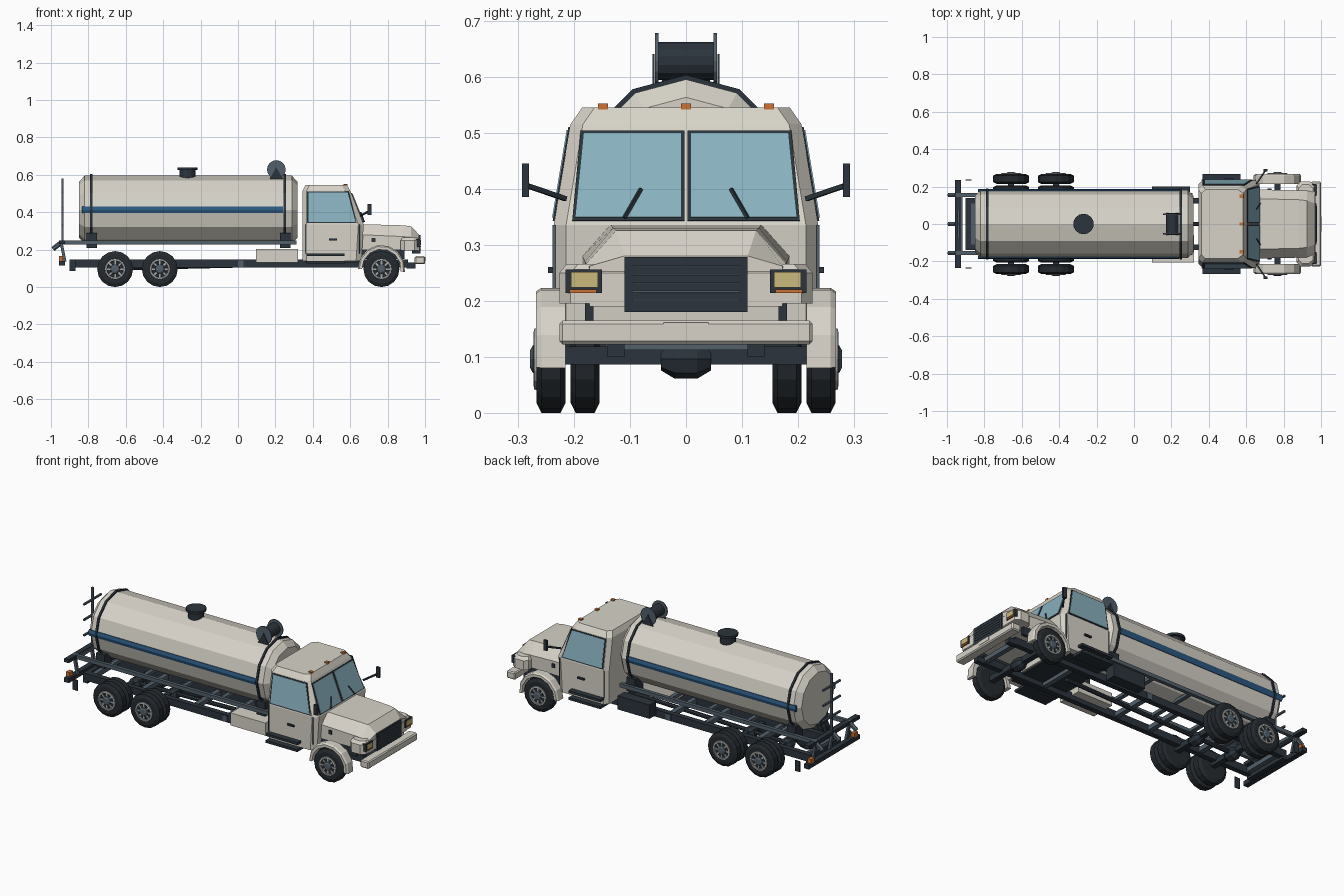
import bpy, bmesh, math
from mathutils import Vector

cube = bpy.data.objects.get("Cube")
if cube:
    bpy.data.objects.remove(cube, do_unlink=True)


def material(name, *rgb):
    m = bpy.data.materials.new(name)
    m.use_nodes = True
    m.diffuse_color = (*rgb, 1)
    m.node_tree.nodes["Principled BSDF"].inputs["Base Color"].default_value = (*rgb, 1)
    return m


CREAM = material("cream paint", .68, .65, .58)
DARK = material("dark metal", .024, .034, .045)
SLATE = material("slate metal", .085, .115, .145)
TYRE = material("black rubber", .018, .023, .028)
BLUE = material("blue stripe", .025, .10, .22)
GLASS = material("window glass", .25, .44, .52)
AMBER = material("amber lamp", .60, .17, .035)
LAMP = material("yellow headlamp", .60, .48, .20)
RIM = material("grey wheel rim", .40, .41, .40)


def loft(name, rings, mat):
    """Skin a list of equal rings of points and close both ends."""
    bm = bmesh.new()
    rows = [[bm.verts.new(p) for p in ring] for ring in rings]
    n = len(rows[0])
    for a, b in zip(rows, rows[1:]):
        for i in range(n):
            j = (i + 1) % n
            bm.faces.new((a[i], a[j], b[j], b[i]))
    bm.faces.new(rows[0][::-1])
    bm.faces.new(rows[-1])
    bmesh.ops.recalc_face_normals(bm, faces=bm.faces)
    me = bpy.data.meshes.new(name)
    bm.to_mesh(me)
    bm.free()
    me.materials.append(mat)
    ob = bpy.data.objects.new(name, me)
    bpy.context.collection.objects.link(ob)
    return ob


def box(name, x, y, z, mat, bevel=0):
    ob = loft(name, [[(x[0], y[0], h), (x[1], y[0], h), (x[1], y[1], h), (x[0], y[1], h)] for h in z], mat)
    if bevel:
        m = ob.modifiers.new("chamfer", "BEVEL")
        m.width, m.segments = bevel, 1
    return ob


def pair(name, x, y, z, mat, bevel=0):
    for s in (1, -1):
        box(name, x, sorted((s * y[0], s * y[1])), z, mat, bevel)


def turned(name, centre, axis, profile, mat, n=12):
    """Lathe (offset, radius) pairs about one axis through the centre."""
    rings = []
    for off, r in profile:
        ring = []
        for i in range(n):
            a = 2 * math.pi * i / n
            u, v = r * math.sin(a), r * math.cos(a)
            p = {"x": (off, u, v), "y": (u, off, v), "z": (u, v, off)}[axis]
            ring.append(Vector(centre) + Vector(p))
        rings.append(ring)
    return loft(name, rings, mat)


def prism(name, pts, vec, mat):
    return loft(name, [[Vector(p) for p in pts], [Vector(p) + Vector(vec) for p in pts]], mat)


def bar(name, a, b, r, mat, n=4):
    a, b = Vector(a), Vector(b)
    q = (b - a).to_track_quat("Z", "Y")
    ring = [q @ Vector((r * math.cos(t), r * math.sin(t), 0))
            for t in (2 * math.pi * (i + .5) / n for i in range(n))]
    return loft(name, [[a + p for p in ring], [b + p for p in ring]], mat)


# Tank with bands, stripe, filler hatch and saddles
TZ = .413
turned("tank", (0, 0, TZ), "x", [(-.85, .15), (-.82, .182), (.288, .182), (.318, .15)], CREAM)
for x in (-.785, .25):
    turned("tank_band", (x, 0, TZ), "x", [(-.006, .19), (.006, .19)], DARK)
    pair("tank_saddle", (x - .025, x + .03), (.08, .15), (.21, .29), DARK)
for s in (1, -1):
    prism("tank_stripe", [(-.835, s * y, TZ + z) for y, z in
          ((.186, 0), (.181, .018), (.172, .018), (.172, -.018), (.181, -.018))], (1.075, 0, 0), BLUE)
turned("hatch", (-.27, 0, 0), "z", [(.58, .043), (.625, .043), (.626, .055), (.64, .055)], DARK, 14)

# Hose reel on its bracket
turned("reel_drum", (.205, 0, .628), "y", [(-.05, .034), (.05, .034)], DARK, 14)
for s in (1, -1):
    turned("reel_disc", (.205, s * .052, .628), "y", [(-.003, .05), (.003, .05)], SLATE, 16)
    prism("reel_bracket", [(.165, s * .056, .57), (.245, s * .056, .57), (.205, s * .056, .64)],
          (0, s * .004, 0), DARK)


# Cab shell from stacked chamfered outlines
def outline(z, x0, x1, w, c=.022):
    return [(x0, -w + c, z), (x0 + c, -w, z), (x1 - c * 1.3, -w, z), (x1, -w + c, z),
            (x1, w - c, z), (x1 - c * 1.3, w, z), (x0 + c, w, z), (x0, w - c, z)]


loft("cab", [outline(.14, .345, .66, .236), outline(.335, .345, .672, .236),
             outline(.515, .345, .60, .206), outline(.545, .36, .583, .185)], CREAM)


def front_x(z):
    return .60 + (.515 - z) * .4


def side_y(z):
    return .206 + (.515 - z) * .167


# Windscreen panes, wipers, side windows, mirrors and door handles
for s in (1, -1):
    for name, g, d, mat in (("windscreen_frame", 0, .003, DARK), ("windscreen_pane", .005, .006, GLASS)):
        lo, hi = .342 + g, .503 - g
        prism(name, [(front_x(z), s * y, z) for y, z in
              ((.003 + g, lo), (.203 - g, lo), (.188 - g, hi), (.003 + g, hi))], (d, 0, d * .4), mat)
    for name, g, d, mat in (("side_window_frame", 0, .003, DARK), ("side_window", .006, .005, GLASS)):
        lo, hi = .342 + g, .51 - g
        prism(name, [(x, s * side_y(z), z) for x, z in
              ((.37 + g, lo), (.634 - g, lo), (.592 - g, hi), (.37 + g, hi))], (0, s * d, d * .17), mat)
    bar("wiper", (.675, s * .11, .348), (.656, s * .08, .40), .004, DARK)
    bar("mirror_arm", (.655, s * .215, .382), (.70, s * .282, .405), .006, DARK)
    box("mirror", (.693, .715), sorted((s * .28, s * .293)), (.385, .445), DARK)
    box("door_handle", (.487, .53), sorted((s * .236, s * .246)), (.25, .26), DARK)
    box("hood_vent", (.715, .735), sorted((s * .18, s * .19)), (.24, .262), DARK)
    # Entry steps
    for z in (.165, .125):
        box("cab_step", (.365, .57), sorted((s * .19, s * .268)), (z, z + .014), DARK)
    # Door seams
    for x in (.362, .648):
        box("door_seam", (x, x + .003), sorted((s * .233, s * .2385)), (.18, .335), SLATE)
for y in (-.148, 0, .148):
    box("roof_lamp", (.565, .585), (y - .009, y + .009), (.535, .552), AMBER)


# Hood, nose, grille, bumper
def hood_ring(x, w, t, z0, zs, zt):
    return [(x, -w, z0), (x, -w, zs), (x, -t, zt), (x, t, zt), (x, w, zs), (x, w, z0)]


loft("hood", [hood_ring(.65, .185, .135, .20, .28, .336), hood_ring(.88, .18, .13, .20, .27, .33),
              hood_ring(.925, .178, .125, .20, .266, .325), hood_ring(.968, .172, .11, .19, .262, .28)], CREAM)
loft("nose", [outline(.195, .87, .97, .226, .02), outline(.25, .87, .97, .226, .02),
              outline(.266, .88, .958, .212, .02)], CREAM)
box("grille", (.93, .976), (-.11, .11), (.18, .278), DARK)
for i in range(5):
    z = .2 + i * .015
    box("grille_slat", (.975, .979), (-.096, .096), (z, z + .003), SLATE)
pair("headlamp_frame", (.952, .975), (.15, .215), (.214, .256), DARK)
pair("headlamp", (.96, .978), (.157, .205), (.224, .251), LAMP)
pair("turn_lamp", (.955, .978), (.16, .208), (.214, .22), AMBER)
box("bumper", (.945, 1.0), (-.226, .226), (.122, .165), CREAM, .006)
box("number_plate", (.999, 1.002), (-.04, .04), (.139, .161), CREAM)
pair("bumper_bracket", (.90, .95), (.11, .14), (.10, .13), DARK)

# Front fenders as faceted arches
for s in (1, -1):
    arch = []
    for i in range(8):
        a = math.radians(-8 + i * 27)
        c, d = math.cos(a), math.sin(a)
        arch.append([(.767 + r * c, s * y, .098 + r * d) for r, y in
                     ((.104, .215), (.127, .215), (.127, .258), (.120, .268), (.104, .268))])
    loft("fender", arch, CREAM)
    box("inner_fender", (.66, .89), sorted((s * .165, s * .18)), (.15, .215), DARK)


# Wheels
def wheel(x, y, s, outer=True):
    c = (x, y, .096)
    turned("tyre", c, "y", [(-.026, .05), (-.026, .078), (-.017, .096), (.017, .096),
                            (.026, .078), (.026, .05)], TYRE, 16)
    if outer:
        turned("rim", c, "y", [(s * .02, .057), (s * .03, .054), (s * .031, .046), (s * .022, .042)], RIM, 16)
        turned("wheel_dish", c, "y", [(s * .021, .044), (s * .024, .042)], DARK, 16)
        turned("hub", c, "y", [(s * .02, .029), (s * .032, .025), (s * .037, .016)], SLATE, 8)
        for k in range(8):
            a = k * math.pi / 4
            u = Vector((math.cos(a), 0, math.sin(a)))
            o = Vector(c) + Vector((0, s * .025, 0))
            bar("spoke", o + u * .02, o + u * .048, .006, RIM)


for s in (1, -1):
    wheel(.767, s * .241, s)
    for x in (-.657, -.418):
        wheel(x, s * .241, s)
        wheel(x, s * .18, s, False)
for x in (.767, -.657, -.418):
    box("axle", (x - .016, x + .016), (-.215, .215), (.086, .118), DARK)
    turned("differential", (x, 0, .096), "y", [(-.045, .02), (-.02, .035), (.02, .035), (.045, .02)], DARK, 8)

# Chassis rails, cross members and prop shaft
pair("chassis_rail", (-.90, .91), (.11, .14), (.104, .146), DARK)
for x in (-.86, -.54, -.2, .02, .5, .89):
    box("cross_member", (x - .014, x + .014), (-.12, .12), (.112, .138), SLATE)
bar("prop_shaft", (-.66, 0, .10), (.45, 0, .125), .012, DARK, 8)
pair("rail_plate", (0, .03), (.14, .144), (.108, .142), SLATE)
box("cab_floor", (.36, .65), (-.2, .2), (.132, .142), DARK)

# Side boxes
box("tool_box", (.095, .32), (-.205, -.06), (.13, .203), CREAM)
box("battery_box", (.095, .30), (.14, .20), (.115, .195), DARK)

# Tank subframe with drooping rear ends
pair("subframe_rail", (-.955, .312), (.145, .165), (.228, .25), SLATE)
for x in (-.93, -.72, -.5, -.25, 0, .29):
    box("subframe_cross", (x - .012, x + .012), (-.155, .155), (.228, .246), SLATE)
for y in (-.155, 0, .155):
    bar("rear_hook", (-.945, y, .238), (-.99, y, .203), .013, SLATE, 6)
    bar("rear_strut", (-.945, y, .235), (-.925, y, .135), .011, SLATE)

# Rear bar, lamps, mud flaps and ladder
box("rear_top_bar", (-.956, -.926), (-.235, .235), (.23, .25), DARK)
box("rear_bumper", (-.956, -.926), (-.235, .235), (.114, .14), DARK)
pair("rear_lamp", (-.958, -.935), (.185, .215), (.14, .165), AMBER)
pair("mud_flap", (-.90, -.868), (.232, .238), (.085, .146), DARK)
box("rear_beam", (-.90, -.872), (-.14, .14), (.09, .145), DARK)
bar("ladder_post", (-.938, 0, .24), (-.938, 0, .58), .009, SLATE)
for z in (.33, .42, .51):
    bar("ladder_rung", (-.938, -.08, z), (-.938, .08, z), .007, SLATE)
